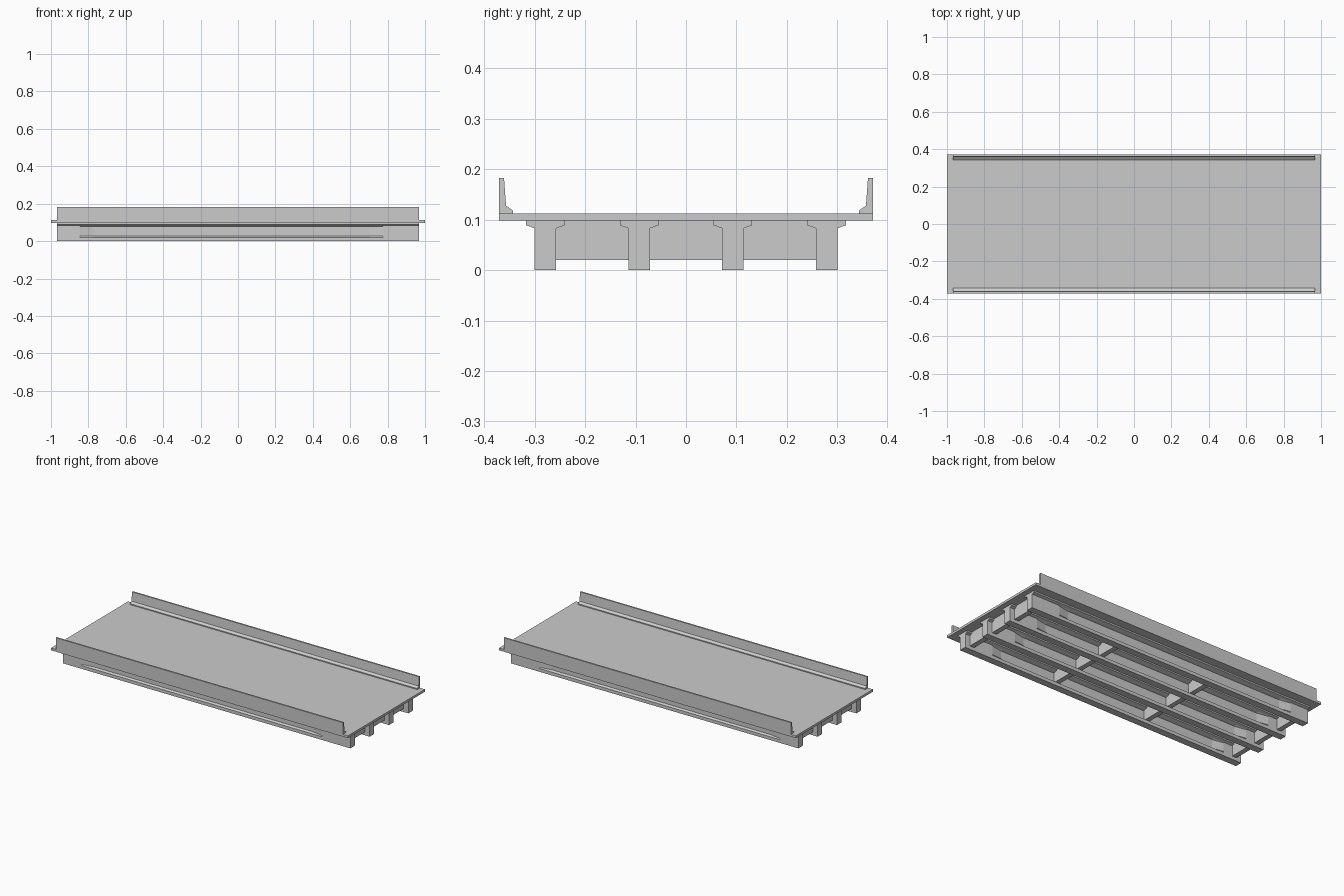
import bpy, bmesh

if "Cube" in bpy.data.objects:
    bpy.data.objects.remove(bpy.data.objects["Cube"])

GIRDER_Y = (-0.279, -0.093, 0.093, 0.279)
HALF_LEN = 0.967


def loft(name, sections):
    """Skin a list of closed rings (x, [(y, z), ...]) and cap both ends."""
    bm = bmesh.new()
    rings = [[bm.verts.new((x, y, z)) for y, z in prof] for x, prof in sections]
    n = len(rings[0])
    for a, b in zip(rings, rings[1:]):
        for i in range(n):
            j = (i + 1) % n
            bm.faces.new((a[i], a[j], b[j], b[i]))
    bm.faces.new(rings[0])
    bm.faces.new(rings[-1])
    bmesh.ops.recalc_face_normals(bm, faces=bm.faces)
    mesh = bpy.data.meshes.new(name)
    bm.to_mesh(mesh)
    bm.free()
    obj = bpy.data.objects.new(name, mesh)
    bpy.context.collection.objects.link(obj)
    return obj


def box(name, x0, x1, y0, y1, z0, z1):
    prof = [(y0, z0), (y1, z0), (y1, z1), (y0, z1)]
    return loft(name, [(x0, prof), (x1, prof)])


def girder_profile(cy, web):
    """Half outline of the girder mirrored about its centre line."""
    half = [(0.0215, 0), (0.0215, 0.02), (web, 0.027), (web, 0.079),
            (0.0215, 0.083), (0.038, 0.089), (0.038, 0.098)]
    return [(cy + y, z) for y, z in half] + [(cy - y, z) for y, z in reversed(half)]


# Deck slab
box("deck_slab", -1, 1, -0.371, 0.371, 0.098, 0.112)

# Girders: solid end blocks tapering to a thin web
for i, cy in enumerate(GIRDER_Y):
    thick, thin = girder_profile(cy, 0.0215), girder_profile(cy, 0.009)
    loft(f"girder_{i + 1}", [(-HALF_LEN, thick), (-0.845, thick), (-0.775, thin),
                             (0.705, thin), (0.775, thick), (HALF_LEN, thick)])

# Cross diaphragms between neighbouring girders
for row, x in enumerate((-0.92, -0.31, 0.32, 0.92)):
    inset = 0.0215 if abs(x) > 0.8 else 0.009
    for bay, (a, b) in enumerate(zip(GIRDER_Y, GIRDER_Y[1:])):
        box(f"diaphragm_{row + 1}_{bay + 1}", x - 0.015, x + 0.015,
            a + inset, b - inset, 0.02, 0.098)

# Edge barriers with a sloped inner toe
barrier = [(0.371, 0.112), (0.371, 0.183), (0.361, 0.183),
           (0.357, 0.128), (0.343, 0.118), (0.343, 0.112)]
for side, s in (("front", -1), ("back", 1)):
    prof = [(s * y, z) for y, z in barrier]
    loft(f"barrier_{side}", [(-HALF_LEN, prof), (HALF_LEN, prof)])
